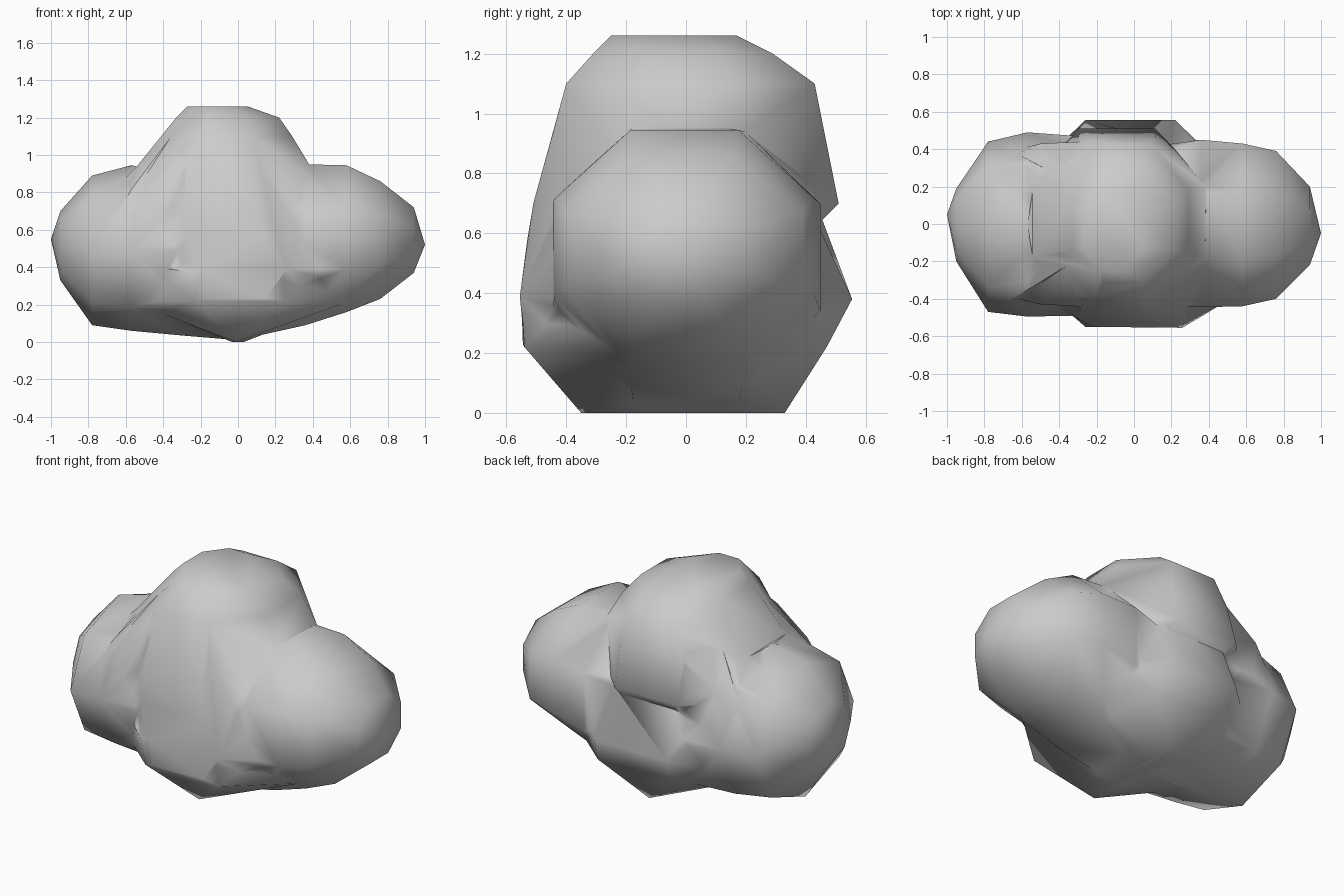
import bpy, bmesh, math

if "Cube" in bpy.data.objects:
    bpy.data.objects.remove(bpy.data.objects["Cube"])


def lobe(name, sections, axis, pointed=False):
    """Convex faceted lobe through eight-sided sections (t, a0, a1, b0, b1) along an axis."""
    bm = bmesh.new()
    k, d = math.tan(math.pi / 8), 0.71
    if pointed:
        corners = [(1, 0), (d, d), (0, 1), (-d, d), (-1, 0), (-d, -d), (0, -1), (d, -d)]
    else:
        corners = [(1, k), (k, 1), (-k, 1), (-1, k), (-1, -k), (-k, -1), (k, -1), (1, -k)]
    for t, a0, a1, b0, b1 in sections:
        for u, v in corners:
            a = (a0 + a1) / 2 + u * (a1 - a0) / 2
            b = (b0 + b1) / 2 + v * (b1 - b0) / 2
            bm.verts.new((t, a, b) if axis == 'X' else (a, b, t))
    bmesh.ops.remove_doubles(bm, verts=bm.verts, dist=0.002)
    bmesh.ops.convex_hull(bm, input=bm.verts)
    loose = [v for v in bm.verts if not v.link_faces]
    bmesh.ops.delete(bm, geom=loose, context='VERTS')
    bmesh.ops.recalc_face_normals(bm, faces=bm.faces)
    me = bpy.data.meshes.new(name)
    bm.to_mesh(me)
    bm.free()
    ob = bpy.data.objects.new(name, me)
    bpy.context.collection.objects.link(ob)
    return ob


# broad base of the cloud, a keel running front to back
cloud = lobe("cloud", [
    (0.00, -0.03, 0.03, -0.35, 0.33),
    (0.22, -0.58, 0.60, -0.54, 0.47),
    (0.38, -0.60, 0.56, -0.55, 0.555),
    (0.66, -0.54, 0.47, -0.44, 0.45),
], 'Z')

# tall middle puff, flowing down the front into the base
top = lobe("top_puff", [
    (0.23, -0.40, 0.36, -0.545, 0.05),
    (0.39, -0.52, 0.58, -0.555, 0.10),
    (0.58, -0.55, 0.42, -0.53, 0.39),
    (0.70, -0.58, 0.40, -0.51, 0.51),
    (0.95, -0.54, 0.385, -0.44, 0.46),
    (1.10, -0.41, 0.29, -0.40, 0.43),
    (1.20, -0.33, 0.22, -0.31, 0.29),
    (1.26, -0.27, 0.05, -0.25, 0.17),
], 'Z')

# left puff
left = lobe("left_puff", [
    (-1.00, 0.05, 0.05, 0.55, 0.55),
    (-0.95, -0.20, 0.19, 0.33, 0.70),
    (-0.78, -0.47, 0.44, 0.09, 0.89),
    (-0.57, -0.495, 0.49, 0.06, 0.945),
    (-0.30, -0.49, 0.47, 0.035, 0.94),
    (0.00, -0.40, 0.40, 0.01, 0.85),
], 'X', pointed=True)

# sloping fill between left and middle puffs
saddle = lobe("left_saddle", [
    (-0.62, -0.40, 0.40, 0.40, 0.86),
    (-0.50, -0.43, 0.43, 0.40, 0.98),
    (-0.30, -0.44, 0.44, 0.40, 1.18),
    (-0.10, -0.44, 0.44, 0.40, 1.18),
], 'X')

# right puff
right = lobe("right_puff", [
    (1.00, -0.05, -0.05, 0.52, 0.52),
    (0.94, -0.22, 0.20, 0.37, 0.72),
    (0.76, -0.40, 0.39, 0.23, 0.86),
    (0.58, -0.44, 0.43, 0.16, 0.945),
    (0.36, -0.445, 0.45, 0.09, 0.95),
    (0.00, -0.42, 0.42, 0.01, 0.85),
], 'X')

# fuse the puffs into one skin
bpy.context.view_layer.objects.active = cloud
for part in (left, right, top, saddle):
    mod = cloud.modifiers.new("fuse", 'BOOLEAN')
    mod.operation = 'UNION'
    mod.solver = 'EXACT'
    mod.object = part
    bpy.ops.object.modifier_apply(modifier=mod.name)
    bpy.data.objects.remove(part)

# merge slivers along the seams
bm = bmesh.new()
bm.from_mesh(cloud.data)
bmesh.ops.triangulate(bm, faces=bm.faces)
bmesh.ops.remove_doubles(bm, verts=bm.verts, dist=0.03)
bmesh.ops.recalc_face_normals(bm, faces=bm.faces)
bm.to_mesh(cloud.data)
bm.free()

# soft shading inside each puff, creases where they meet
bpy.ops.object.select_all(action='DESELECT')
cloud.select_set(True)
bpy.ops.object.shade_smooth_by_angle(angle=math.radians(60))
